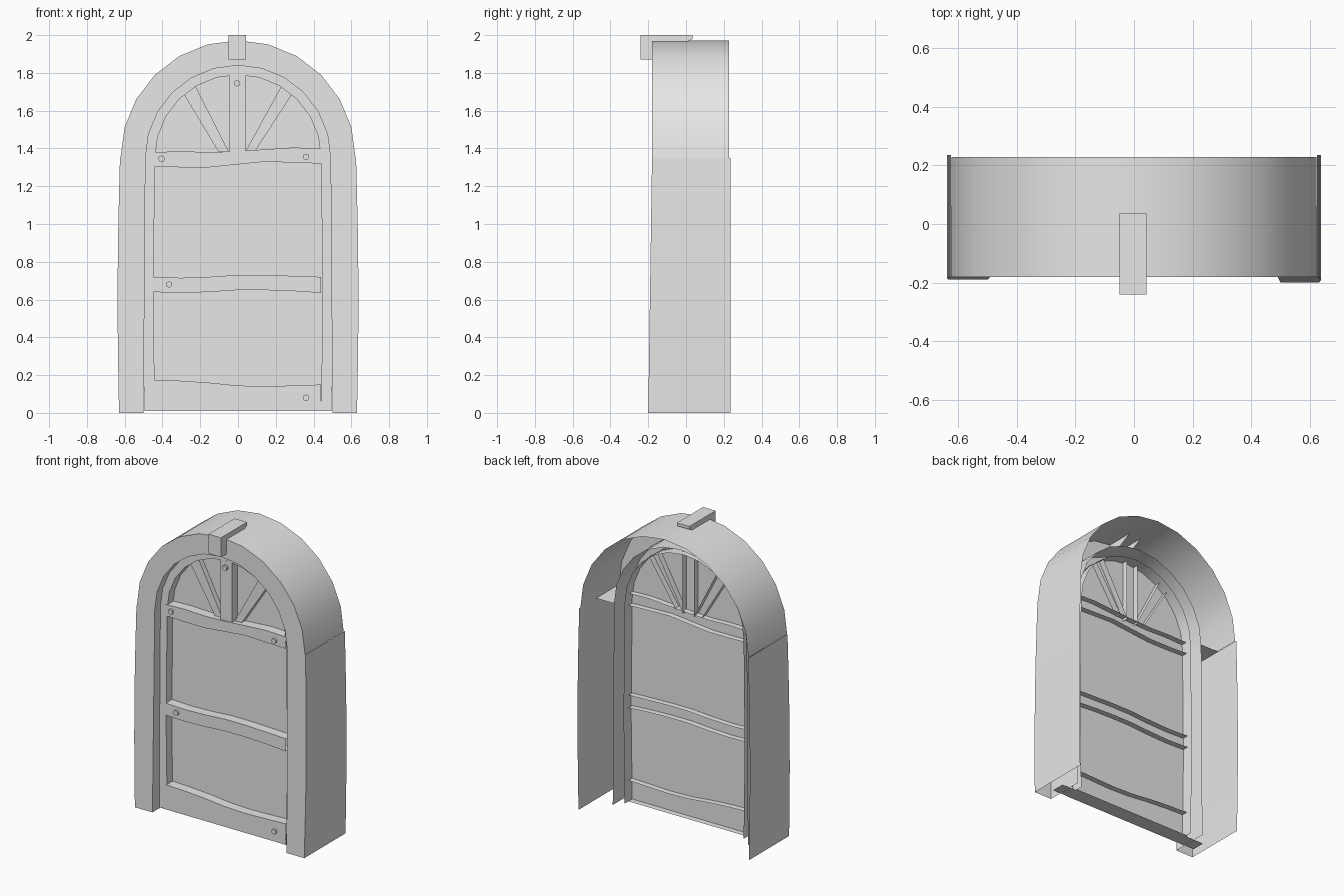
import bpy, bmesh
from math import pi, sin, cos, radians
from mathutils import Matrix

cube = bpy.data.objects.get("Cube")
if cube:
    bpy.data.objects.remove(cube)

grey = bpy.data.materials.new("plain_grey")
grey.use_nodes = True
grey.diffuse_color = (0.8, 0.8, 0.8, 1)
grey.node_tree.nodes["Principled BSDF"].inputs["Base Color"].default_value = (0.8, 0.8, 0.8, 1)

SPRING = 1.35      # height where the arch begins
PANEL_Y = -0.06


def finish(name, bm):
    mesh = bpy.data.meshes.new(name)
    bm.to_mesh(mesh)
    bm.free()
    obj = bpy.data.objects.new(name, mesh)
    bpy.context.collection.objects.link(obj)
    mesh.materials.append(grey)
    bpy.ops.object.select_all(action='DESELECT')
    obj.select_set(True)
    bpy.context.view_layer.objects.active = obj
    bpy.ops.object.shade_smooth_by_angle(angle=radians(30))
    return obj


def loft(name, rows, extra=()):
    """Skin consecutive rows of points; extra holds further polygons."""
    bm = bmesh.new()
    grid = [[bm.verts.new(p) for p in row] for row in rows]
    for a, b in zip(grid, grid[1:]):
        for i in range(len(a) - 1):
            bm.faces.new((a[i], a[i + 1], b[i + 1], b[i]))
    for poly in extra:
        bm.faces.new([bm.verts.new(p) for p in poly])
    return finish(name, bm)


def arc(r, y, legs=False):
    pts = [(-r * cos(pi * i / 12), y, SPRING + r * sin(pi * i / 12)) for i in range(13)]
    if legs:
        low = [(r + 0.008, 0.6), (r, 0.01)]
        pts = [(-x, y, z) for x, z in reversed(low)] + pts + [(x, y, z) for x, z in low]
    return pts


# Arched surround, open at the back
loft("arch_surround", [arc(0.49, 0.06), arc(0.49, -0.18), arc(0.622, -0.18), arc(0.622, 0.228)])


# Side posts, slightly bowed, with a cap under the arch
def post(name, side, foot):
    zs = [0, 0.2, 0.45, 0.7, 0.95, 1.15, SPRING]
    if side > 0:
        zs.reverse()

    def outer(z):
        return side * (0.625 + 0.005 * (1 - z / SPRING) + 0.01 * sin(pi * z / SPRING))

    def inner(z):
        return side * (0.50 - 0.01 * z / SPRING)

    def front(z):
        return -0.18 - foot * (1 - z / SPRING)

    rows = [[(inner(z), 0.06, z) for z in zs],
            [(inner(z), front(z), z) for z in zs],
            [(outer(z), front(z), z) for z in zs],
            [(outer(z), 0.236, z) for z in zs]]
    a, b = sorted((inner(SPRING), outer(SPRING)))
    cap = [(a, -0.18, SPRING), (b, -0.18, SPRING), (b, 0.06, SPRING), (a, 0.06, SPRING)]
    loft(name, rows, [cap])


post("right_post", -1, 0.01)
post("left_post", 1, 0.02)

# Inner door frame and door panel
loft("door_frame", [arc(0.44, 0.02, True), arc(0.44, -0.12, True), arc(0.495, -0.12, True)])
loft("door_panel", [], [arc(0.445, PANEL_Y, True)[::-1]])


# Wavy cross rails: heights are sampled from left to right
def rail(name, bottoms, tops):
    n = len(tops)
    xs = [-0.45 + 0.89 * i / (n - 1) for i in range(n)]
    rows = [[(x, y, z) for x, z in zip(xs, zs)]
            for y, zs in ((-0.02, bottoms), (-0.125, bottoms), (-0.125, tops), (-0.02, tops))]
    loft(name, rows)


rail("bottom_rail", [0.01] * 7, [0.175, 0.17, 0.16, 0.145, 0.14, 0.145, 0.15])
rail("middle_rail", [0.64, 0.635, 0.64, 0.65, 0.65, 0.645, 0.635],
     [0.72, 0.715, 0.72, 0.73, 0.73, 0.725, 0.72])
rail("top_rail", [1.305, 1.3, 1.3, 1.315, 1.33, 1.325, 1.32],
     [1.38, 1.385, 1.38, 1.385, 1.395, 1.405, 1.4])
loft("sill", [], [[(-0.58, -0.12, 0.008), (-0.58, -0.03, 0.008),
                   (0.55, -0.03, 0.008), (0.55, -0.12, 0.008)]])


# Fan bars in the arch: left and right edges at foot and head
def bar(name, left, right, front):
    rows = [[(x, y, z) for x, z in edge]
            for edge, y in ((right, -0.02), (right, front), (left, front), (left, -0.02))]
    loft(name, rows)


bar("centre_bar", [(-0.045, 1.37), (-0.045, 1.788)], [(0.04, 1.37), (0.04, 1.788)], -0.118)
bar("right_fan_bar", [(-0.105, 1.385), (-0.285, 1.685)], [(-0.05, 1.385), (-0.225, 1.73)], -0.095)
bar("left_fan_bar", [(0.04, 1.385), (0.23, 1.73)], [(0.09, 1.385), (0.285, 1.685)], -0.095)

# Keystone: extruded side profile
profile = [(-0.24, 1.87), (-0.24, 2.0), (0.035, 2.0), (0.035, 1.98), (-0.175, 1.87)]
lo = [(-0.05, y, z) for y, z in profile]
hi = [(0.042, y, z) for y, z in profile]
loft("keystone", [hi[:4], lo[:4]],
     [lo[::-1], hi, [lo[4], lo[0], hi[0], hi[4]]])

# Round studs
for name, x, z in (("top_stud", -0.005, 1.745), ("upper_right_stud", -0.405, 1.345),
                   ("upper_left_stud", 0.36, 1.355), ("middle_stud", -0.365, 0.68),
                   ("lower_stud", 0.36, 0.08)):
    bm = bmesh.new()
    bmesh.ops.create_cone(bm, cap_ends=True, segments=8, radius1=0.017, radius2=0.017, depth=0.03,
                          matrix=Matrix.Translation((x, -0.123, z)) @ Matrix.Rotation(pi / 2, 4, 'X'))
    finish(name, bm)
